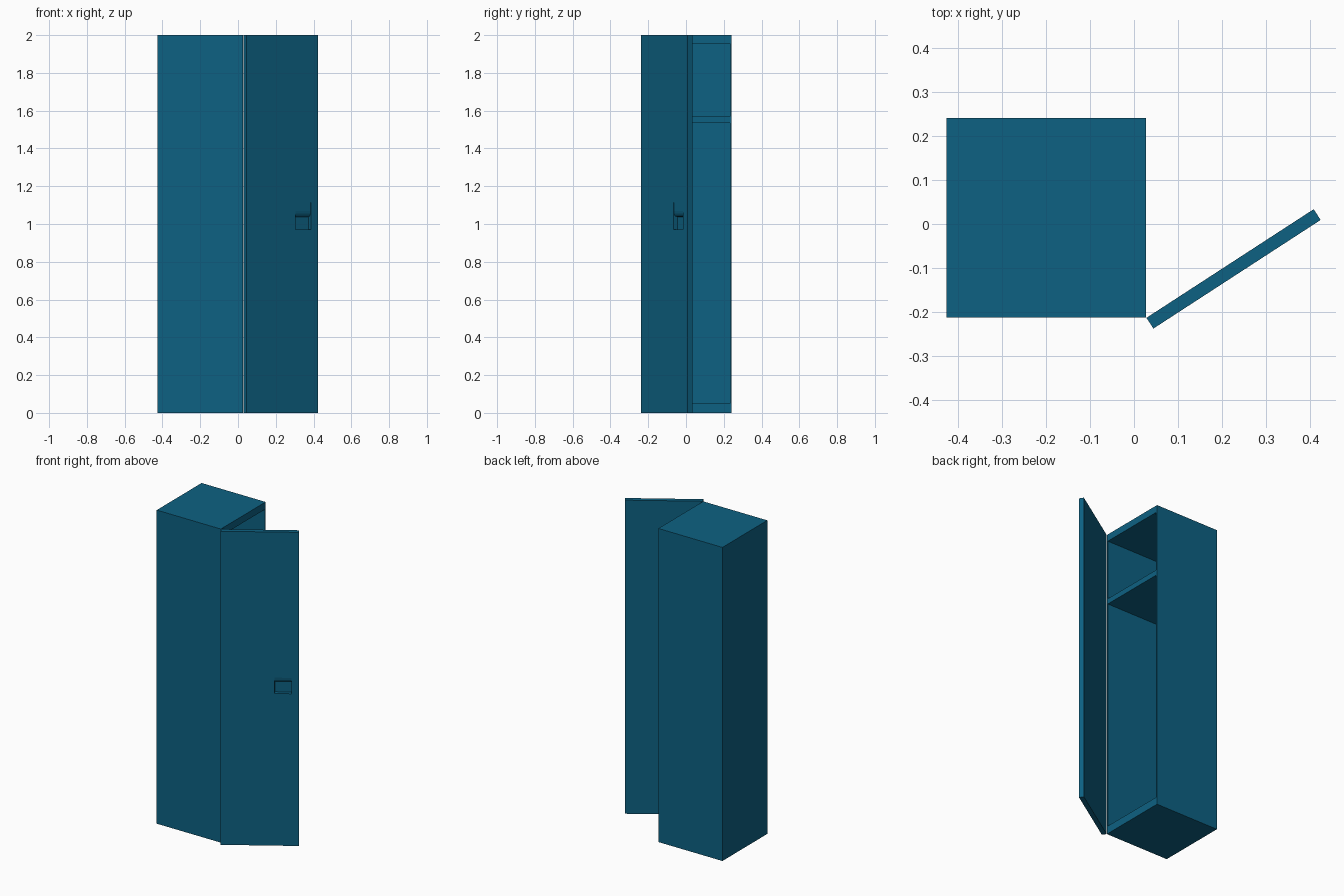
import bpy, bmesh, math
from mathutils import Matrix

if "Cube" in bpy.data.objects:
    bpy.data.objects.remove(bpy.data.objects["Cube"])

blue = bpy.data.materials.new("teal_blue_paint")
blue.diffuse_color = (0.004, 0.12, 0.225, 1)
blue.use_nodes = True
blue.node_tree.nodes["Principled BSDF"].inputs["Base Color"].default_value = blue.diffuse_color


def finish(name, bm):
    bmesh.ops.recalc_face_normals(bm, faces=bm.faces)
    me = bpy.data.meshes.new(name)
    bm.to_mesh(me)
    bm.free()
    me.materials.append(blue)
    ob = bpy.data.objects.new(name, me)
    bpy.context.collection.objects.link(ob)
    return ob


def box(name, x0, x1, y0, y1, z0, z1):
    bm = bmesh.new()
    bmesh.ops.create_cube(bm, size=1)
    for v in bm.verts:
        v.co = ((x0 + x1) / 2 + v.co.x * (x1 - x0),
                (y0 + y1) / 2 + v.co.y * (y1 - y0),
                (z0 + z1) / 2 + v.co.z * (z1 - z0))
    return finish(name, bm)


# Cabinet shell, open towards +x
X0, X1, Y0, Y1, T = -0.425, 0.027, -0.212, 0.24, 0.008
box("back_panel", X0, X0 + T, Y0, Y1, 0, 2)
box("side_panel_front", X0 + T, X1, Y0, Y0 + T, 0, 2)
box("side_panel_rear", X0 + T, X1, Y1 - T, Y1, 0, 2)
for name, z0, z1 in (("floor_panel", 0, 0.05), ("shelf", 1.535, 1.57), ("top_panel", 1.955, 2)):
    box(name, X0 + T, X1, Y0 + T, Y1 - T, z0, z1)

# Door in its own frame: x along the width, y = 0 outer face, y+ inwards
W, D = 0.452, 0.029
door = box("door", 0, W, 0, D, 0, 2)

# Handle pocket: shallow at the top, curving into a deep finger cup below
profile = [(-0.02, 0.97), (0.025, 0.97), (0.025, 1.038), (0.016, 1.040),
           (0.009, 1.046), (0.005, 1.055), (0.003, 1.07), (0.003, 1.115), (-0.02, 1.115)]
bm = bmesh.new()
face = bm.faces.new([bm.verts.new((0.312, y, z)) for y, z in profile])
ext = bmesh.ops.extrude_face_region(bm, geom=[face])
for v in ext["geom"]:
    if isinstance(v, bmesh.types.BMVert):
        v.co.x = 0.408
cutter = finish("handle_pocket_cutter", bm)
cutter.hide_render = True

mod = door.modifiers.new("pocket", "BOOLEAN")
mod.operation = 'DIFFERENCE'
mod.solver = 'EXACT'
mod.object = cutter
bpy.context.view_layer.objects.active = door
bpy.ops.object.modifier_apply(modifier=mod.name)
bpy.data.objects.remove(cutter)

# Swing the door open about its hinge corner
door.data.transform(Matrix.Translation((0.044, -0.237, 0)) @ Matrix.Rotation(math.radians(33), 4, 'Z'))
